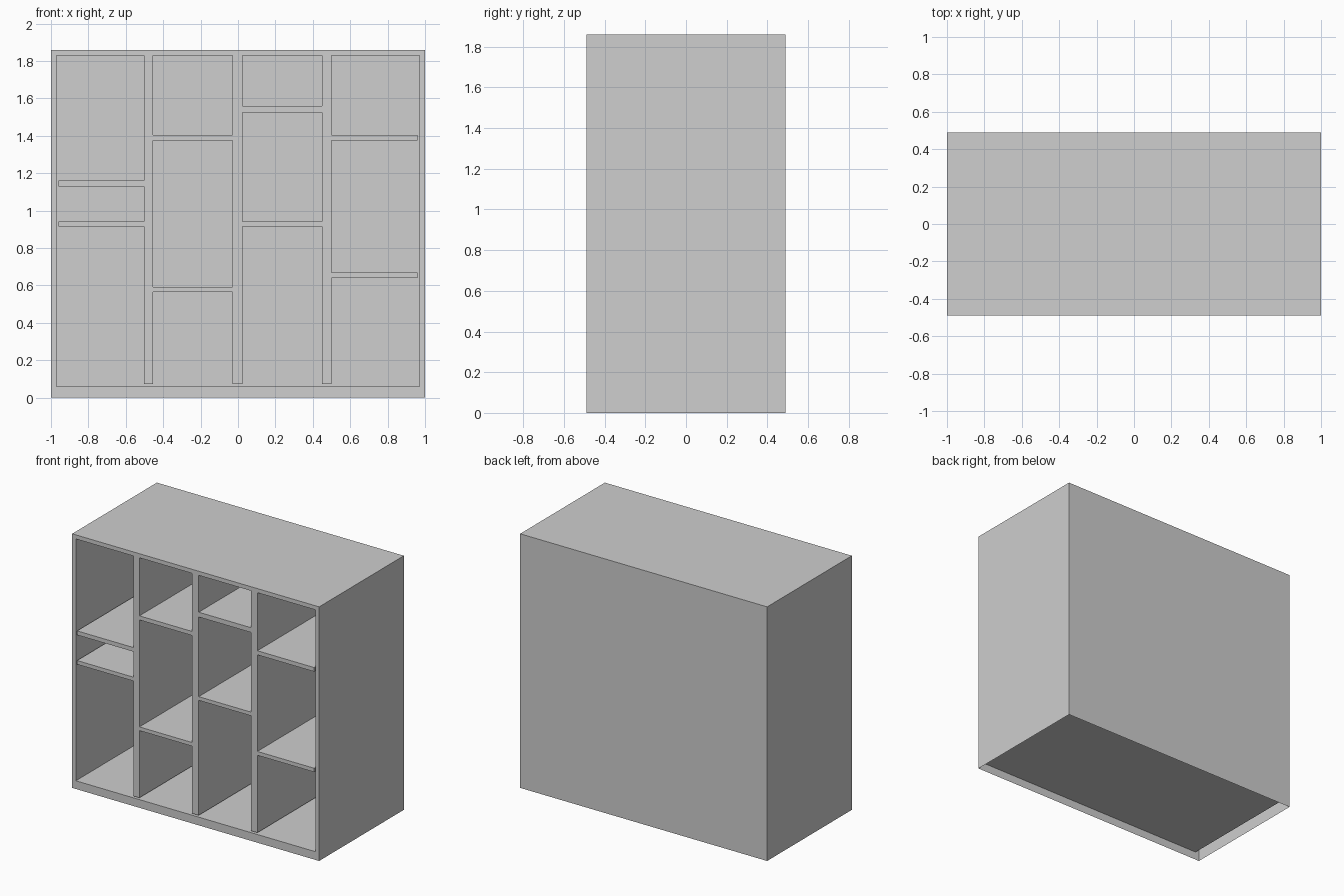
import bpy
import bmesh
from mathutils import Vector

if "Cube" in bpy.data.objects:
    bpy.data.objects.remove(bpy.data.objects["Cube"], do_unlink=True)

WIDTH, DEPTH, HEIGHT = 2.0, 0.98, 1.86
FRONT, BACK = -DEPTH / 2, 0.46      # front plane and inside of the back panel
WALL, PLINTH = 0.03, 0.06

grey = bpy.data.materials.new("plain_grey")
grey.use_nodes = True
colour = (0.62, 0.62, 0.62, 1)
grey.diffuse_color = colour
grey.node_tree.nodes["Principled BSDF"].inputs["Base Color"].default_value = colour


def box_mesh(x0, x1, y0, y1, z0, z1):
    """Return a bmesh box spanning the given limits."""
    bm = bmesh.new()
    bmesh.ops.create_cube(bm, size=1)
    for v in bm.verts:
        v.co = Vector((x1 if v.co.x > 0 else x0,
                       y1 if v.co.y > 0 else y0,
                       z1 if v.co.z > 0 else z0))
    bm.normal_update()
    return bm


def finish(bm, name):
    mesh = bpy.data.meshes.new(name)
    bm.to_mesh(mesh)
    bm.free()
    mesh.materials.append(grey)
    obj = bpy.data.objects.new(name, mesh)
    bpy.context.collection.objects.link(obj)
    return obj


# Cabinet: hollow casing, open underneath, with a compartment pushed in from the front
bm = box_mesh(-WIDTH / 2, WIDTH / 2, FRONT, -FRONT, 0, HEIGHT)
front = next(f for f in bm.faces if f.normal.y < -0.9)
underside = next(f for f in bm.faces if f.normal.z < -0.9)
bmesh.ops.inset_individual(bm, faces=[front], thickness=WALL, use_even_offset=True)
for v in front.verts:
    if v.co.z < HEIGHT / 2:
        v.co.z = PLINTH
recess = bmesh.ops.extrude_discrete_faces(bm, faces=[front])["faces"][0]
for v in recess.verts:
    v.co.y = BACK
bmesh.ops.delete(bm, geom=[underside], context="FACES_ONLY")
finish(bm, "cabinet")

# Upright dividers
dividers = {"right": (-0.503, -0.455), "middle": (-0.03, 0.025), "left": (0.45, 0.5)}
for side, (x0, x1) in dividers.items():
    finish(box_mesh(x0, x1, FRONT, BACK, 0.073, HEIGHT - WALL), side + "_divider")

# Shelves: column limits, then the bottom and top of each board
columns = {
    "far_right": (-0.96, -0.503, [(1.13, 1.16), (0.915, 0.943)]),
    "mid_right": (-0.455, -0.03, [(1.375, 1.405), (0.565, 0.592)]),
    "mid_left": (0.025, 0.45, [(1.525, 1.56), (0.915, 0.942)]),
    "far_left": (0.5, 0.96, [(1.375, 1.405), (0.64, 0.668)]),
}
for column, (x0, x1, boards) in columns.items():
    for level, (z0, z1) in zip(("upper", "lower"), boards):
        finish(box_mesh(x0, x1, FRONT, BACK, z0, z1), f"{column}_{level}_shelf")
